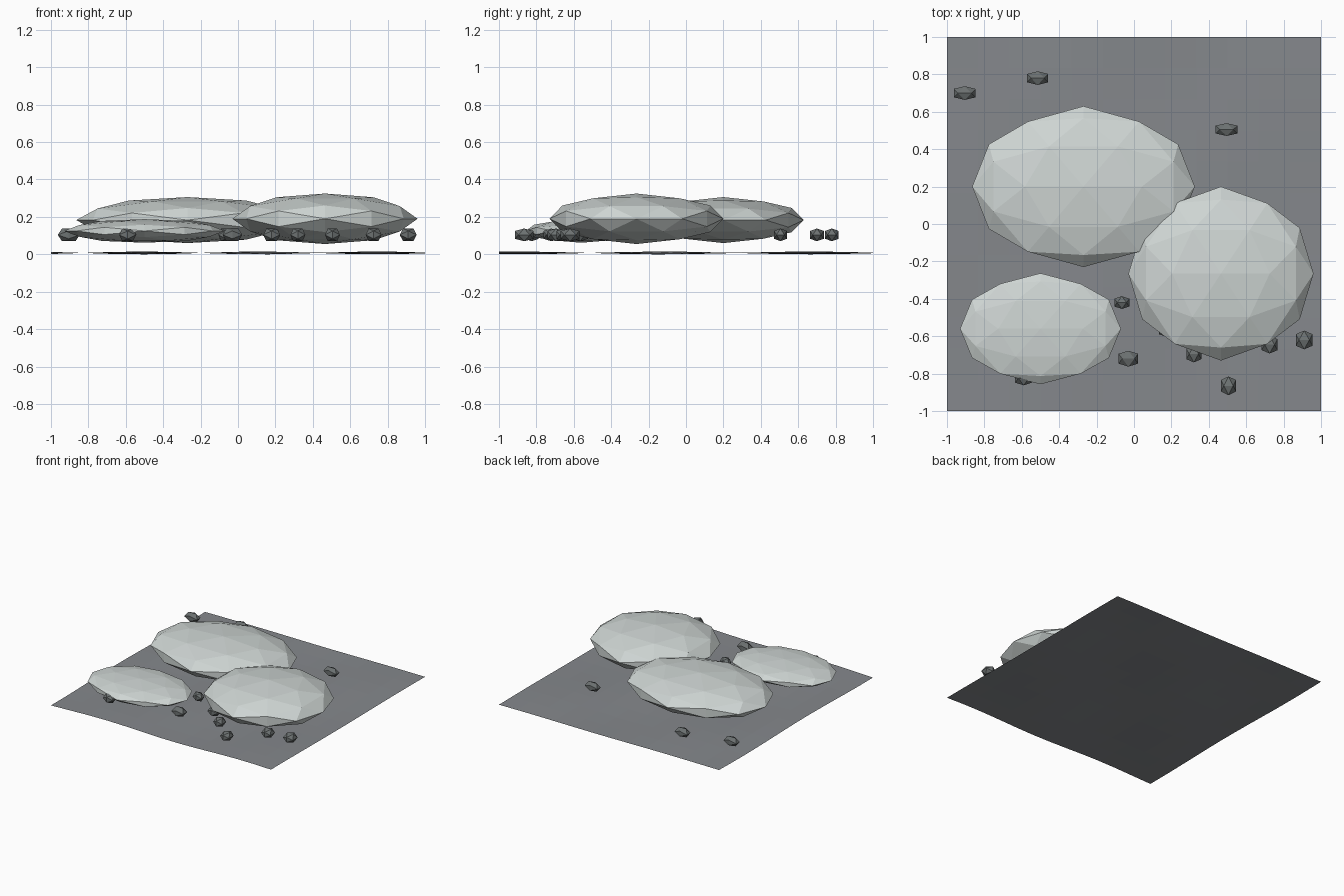
import bpy, bmesh, math
from mathutils import Vector

if "Cube" in bpy.data.objects:
    bpy.data.objects.remove(bpy.data.objects["Cube"])


def material(name, srgb):
    m = bpy.data.materials.new(name)
    m.diffuse_color = [(c / 255) ** 2.2 for c in srgb] + [1]
    m.use_nodes = True
    m.node_tree.nodes["Principled BSDF"].inputs["Base Color"].default_value = m.diffuse_color
    return m


PALE = material("pale grey stone", (206, 213, 211))
DARK = material("dark grey pebble", (108, 113, 113))
GROUND = material("slate grey ground", (132, 135, 139))


def finish(bm, name, mat):
    me = bpy.data.meshes.new(name)
    bm.to_mesh(me)
    bm.free()
    me.materials.append(mat)
    ob = bpy.data.objects.new(name, me)
    bpy.context.collection.objects.link(ob)
    return ob


def icosahedron_points():
    # corners are cyclic permutations of (phi, 1, 0)
    phi = (1 + math.sqrt(5)) / 2
    pts = []
    for a in (-phi, phi):
        for b in (-1, 1):
            pts += [Vector((a, b, 0)), Vector((0, a, b)), Vector((b, 0, a))]
    return [p.normalized() for p in pts]


def rock(name, mat, centre, half, split):
    pts = icosahedron_points()
    if split:
        # add a rounded midpoint on every edge
        pts += [(p + q).normalized() for i, p in enumerate(pts) for q in pts[:i]
                if (p - q).length < 1.1]
    reach = max(p.x for p in pts)
    bm = bmesh.new()
    for p in pts:
        bm.verts.new([c + h * v / reach for c, h, v in zip(centre, half, p)])
    bmesh.ops.convex_hull(bm, input=bm.verts[:])
    bmesh.ops.recalc_face_normals(bm, faces=bm.faces[:])
    return finish(bm, name, mat)


# gently uneven ground sheet
bm = bmesh.new()
bmesh.ops.create_grid(bm, x_segments=12, y_segments=12, size=1)
for v in bm.verts:
    x, y = v.co.x, v.co.y
    v.co.z = 0.0125 + 0.0075 * math.sin(5 * x + 1) * math.cos(4 * y + 0.5)
low = min(v.co.z for v in bm.verts)
for v in bm.verts:
    v.co.z -= low
finish(bm, "ground_sheet", GROUND)

# three large flattened boulders
boulders = [
    ((-0.27, 0.20, 0.183), (0.595, 0.43, 0.123)),
    ((0.465, -0.265, 0.19), (0.495, 0.465, 0.135)),
    ((-0.50, -0.56, 0.125), (0.43, 0.297, 0.063)),
]
for i, (c, h) in enumerate(boulders):
    rock(f"boulder_{i + 1}", PALE, c, h, True)

# scattered pebbles: x, y, width, depth
pebbles = [
    (-0.905, 0.70, 0.117, 0.073), (-0.515, 0.78, 0.112, 0.073),
    (0.495, 0.505, 0.117, 0.068), (-0.065, -0.42, 0.08, 0.068),
    (-0.03, -0.72, 0.105, 0.085), (0.32, -0.695, 0.08, 0.09),
    (0.505, -0.865, 0.08, 0.10), (0.725, -0.645, 0.085, 0.095),
    (0.91, -0.62, 0.09, 0.10), (-0.59, -0.825, 0.09, 0.075),
    (0.18, -0.565, 0.09, 0.08),
]
for i, (x, y, w, d) in enumerate(pebbles):
    rock(f"pebble_{i + 1}", DARK, (x, y, 0.104), (w / 2, d / 2, 0.034), False)
